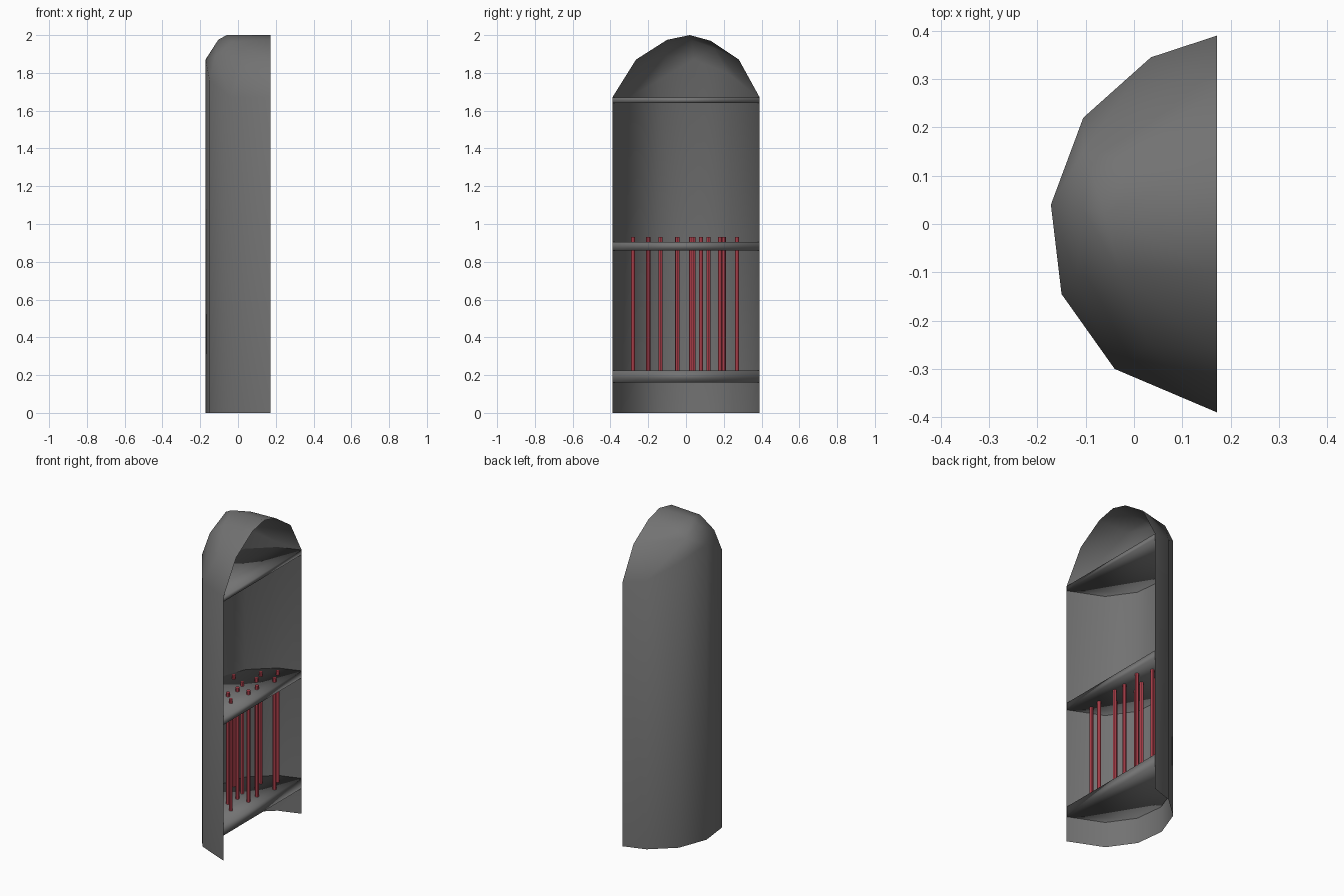
import bpy
import bmesh

cube = bpy.data.objects.get("Cube")
if cube:
    bpy.data.objects.remove(cube)


def material(name, color):
    m = bpy.data.materials.new(name)
    m.use_nodes = True
    m.diffuse_color = color
    m.node_tree.nodes["Principled BSDF"].inputs["Base Color"].default_value = color
    return m


grey = material("dark grey", (0.17, 0.17, 0.17, 1))
red = material("rod red", (0.65, 0.08, 0.11, 1))


def finish(bm, name, mat, smooth=True):
    bmesh.ops.recalc_face_normals(bm, faces=bm.faces)
    mesh = bpy.data.meshes.new(name)
    bm.to_mesh(mesh)
    bm.free()
    mesh.materials.append(mat)
    for p in mesh.polygons:
        p.use_smooth = smooth
    obj = bpy.data.objects.new(name, mesh)
    bpy.context.collection.objects.link(obj)
    return obj


OPEN_X = 0.172

# Half-round plan of the shell: x, y and the height of the wall there
plan = [(OPEN_X, 0.39, 1.67), (0.035, 0.345, 1.70), (-0.105, 0.22, 1.80),
        (-0.172, 0.04, 1.87), (-0.15, -0.145, 1.76), (-0.04, -0.30, 1.67),
        (OPEN_X, -0.39, 1.67)]

# Arch of the open side: y and z
arch = [(0.28, 1.87), (0.13, 1.97), (0.02, 2.0), (-0.10, 1.975), (-0.265, 1.87)]

# Rounded crown behind the arch
crown = [(-0.06, 0.02, 2.0), (-0.105, 0.03, 1.975), (-0.105, 0.15, 1.93),
         (0.0, 0.13, 1.965), (-0.03, -0.10, 1.965), (-0.12, -0.11, 1.89),
         (0.03, -0.25, 1.84)]

# Shell: convex skin with the side and the bottom left open
bm = bmesh.new()
points = [(x, y, 0) for x, y, z in plan] + plan + crown
points += [(OPEN_X, y, z) for y, z in arch]
for p in points:
    bm.verts.new(p)
hull = bmesh.ops.convex_hull(bm, input=bm.verts)
inner = [v for v in hull["geom_interior"] if isinstance(v, bmesh.types.BMVert)]
bmesh.ops.delete(bm, geom=inner, context="VERTS")
bmesh.ops.recalc_face_normals(bm, faces=bm.faces)
bmesh.ops.delete(bm, geom=[f for f in bm.faces
                           if all(v.co.x > OPEN_X - 0.001 for v in f.verts)
                           or all(v.co.z < 0.001 for v in f.verts)],
                 context="FACES")
bmesh.ops.dissolve_limit(bm, angle_limit=0.01, verts=bm.verts, edges=bm.edges)
finish(bm, "shell", grey)


# Shelves: slabs that follow the plan
def shelf(name, bottom, top):
    bm = bmesh.new()
    verts = [bm.verts.new((OPEN_X + (x - OPEN_X) * 0.985, y * 0.995, bottom))
             for x, y, z in plan]
    face = bm.faces.new(verts)
    ext = bmesh.ops.extrude_face_region(bm, geom=[face])
    moved = [v for v in ext["geom"] if isinstance(v, bmesh.types.BMVert)]
    bmesh.ops.translate(bm, verts=moved, vec=(0, 0, top - bottom))
    finish(bm, name, grey)


shelf("lower_shelf", 0.16, 0.225)
shelf("middle_shelf", 0.86, 0.905)
shelf("upper_shelf", 1.64, 1.67)

# Rods standing between the lower and middle shelves
rods = [(-0.085, 0.08), (0.02, 0.20), (0.09, 0.27), (0.13, 0.18),
        (0.045, 0.12), (0.01, 0.028), (0.105, 0.04), (0.03, -0.048),
        (0.105, -0.045), (0.025, -0.135), (0.09, -0.20), (0.08, -0.28)]
for i, (x, y) in enumerate(rods):
    bm = bmesh.new()
    bmesh.ops.create_cone(bm, cap_ends=True, segments=8, radius1=0.011,
                          radius2=0.011, depth=0.74)
    bmesh.ops.translate(bm, verts=bm.verts, vec=(x, y, 0.56))
    finish(bm, f"rod_{i + 1}", red, smooth=False)
